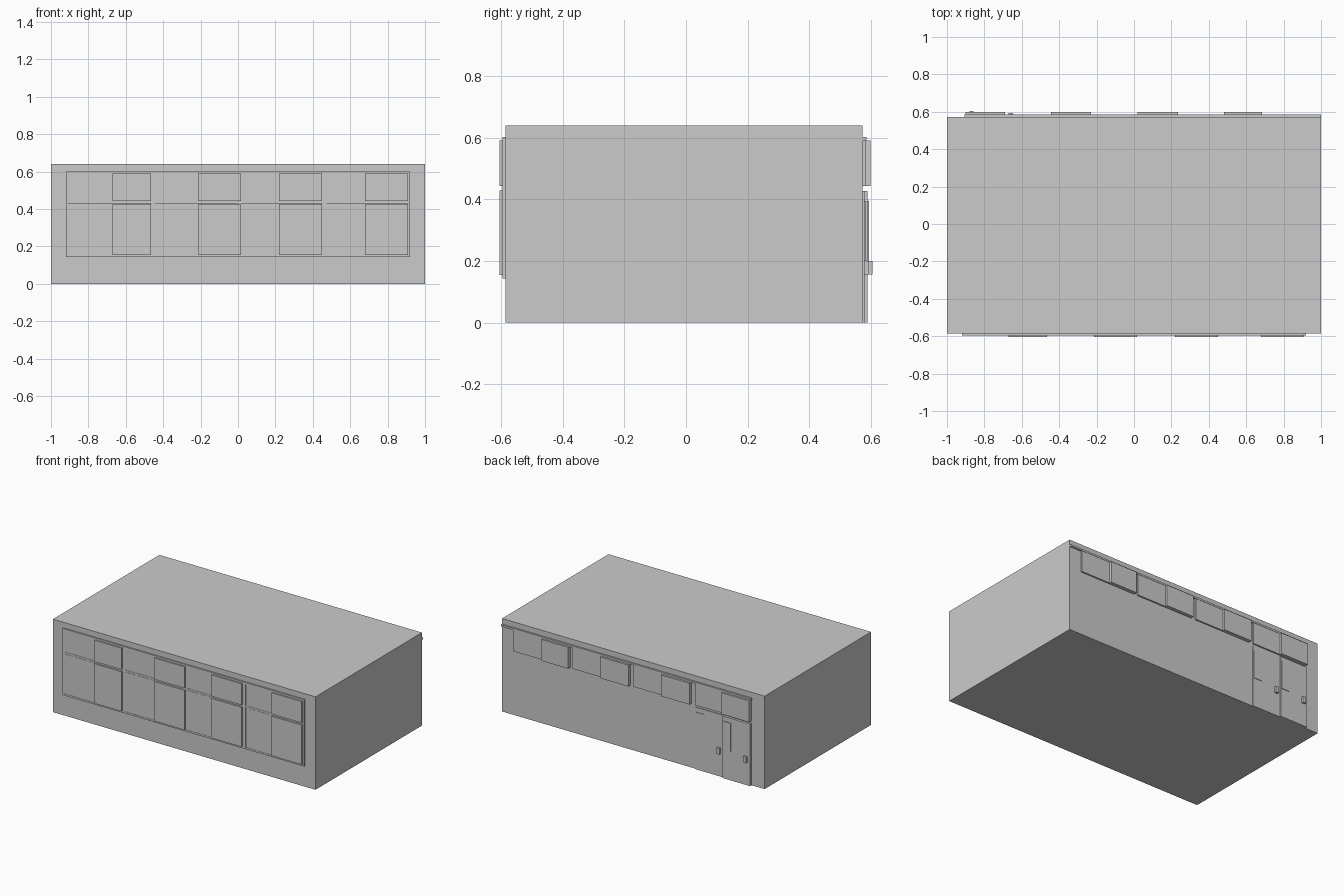
import bpy


def box(name, x0, x1, y0, y1, z0, z1):
    bpy.ops.mesh.primitive_cube_add(size=1, location=((x0 + x1) / 2, (y0 + y1) / 2, (z0 + z1) / 2))
    o = bpy.context.object
    o.name = name
    o.scale = (abs(x1 - x0), abs(y1 - y0), z1 - z0)
    bpy.ops.object.transform_apply(location=False, rotation=False, scale=True)
    return o


# Solid building block
FRONT, BACK = -0.585, 0.573
box("building_body", -1, 1, FRONT, BACK, 0, 0.64)

# Front window frame: rails and posts
for name, z0, z1 in (("bottom", 0.143, 0.155), ("middle", 0.43, 0.443), ("top", 0.59, 0.602)):
    box("front_rail_" + name, -0.92, 0.92, -0.595, FRONT + 0.01, z0, z1)
for x0, x1 in ((-0.92, -0.905), (-0.465, -0.445), (0.0, 0.02), (0.45, 0.475), (0.908, 0.92)):
    box("front_post", x0, x1, -0.595, FRONT + 0.01, 0.143, 0.602)

# Front sashes: set-back and proud panes alternate
front_bays = ((-0.905, -0.67, -0.465), (-0.445, -0.215, 0.015),
              (0.02, 0.22, 0.45), (0.475, 0.68, 0.908))
for left, mid, right in front_bays:
    for row, z0, z1 in (("lower", 0.155, 0.428), ("upper", 0.443, 0.59)):
        box("front_inner_sash_" + row, left, mid, -0.593, FRONT + 0.01, z0, z1)
        box("front_outer_sash_" + row, mid, right, -0.604, FRONT + 0.01, z0, z1)

# Back window band
box("back_top_rail", -0.905, 1.0, BACK - 0.01, 0.585, 0.59, 0.602)
back_bays = ((-0.9, -0.69, -0.475), (-0.445, -0.23, -0.01),
             (0.02, 0.235, 0.455), (0.48, 0.685, 0.91))
for left, mid, right in back_bays:
    box("back_outer_sash", left, mid, BACK - 0.01, 0.598, 0.443, 0.59)
    box("back_inner_sash", mid, right, BACK - 0.01, 0.583, 0.443, 0.59)

# Two back doors with narrow panes and handles
for x0, x1, y in ((-0.9, -0.69, 0.589), (-0.69, -0.475, 0.579)):
    box("back_door", x0, x1, BACK - 0.01, y, 0, 0.427)
    box("door_pane", x1 - 0.065, x1 - 0.005, y - 0.005, y + 0.004, 0.2, 0.395)
    box("door_handle", x0 + 0.02, x0 + 0.042, y - 0.005, y + 0.015, 0.157, 0.2)
